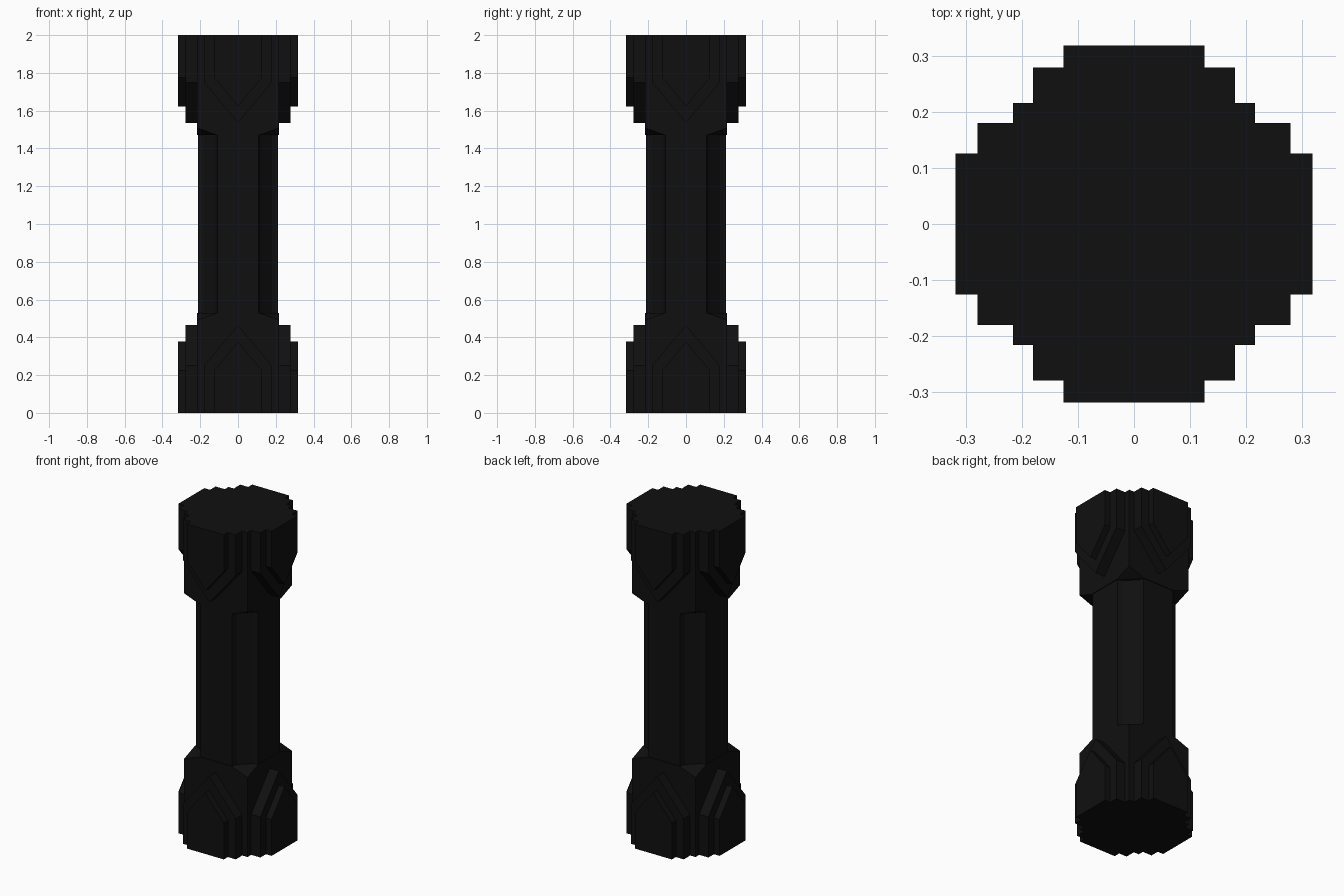
import bpy, bmesh
from math import pi
from mathutils import Matrix

if "Cube" in bpy.data.objects:
    bpy.data.objects.remove(bpy.data.objects["Cube"])

# Shared near-black material
mat = bpy.data.materials.new("black")
mat.diffuse_color = (0.005, 0.005, 0.005, 1)
mat.use_nodes = True
mat.node_tree.nodes["Principled BSDF"].inputs["Base Color"].default_value = mat.diffuse_color


def finish(bm, name):
    bmesh.ops.recalc_face_normals(bm, faces=bm.faces)
    me = bpy.data.meshes.new(name)
    bm.to_mesh(me)
    bm.free()
    ob = bpy.data.objects.new(name, me)
    ob.data.materials.append(mat)
    bpy.context.collection.objects.link(ob)
    return ob


def prism(name, pts, offset, matrix=Matrix()):
    """Extrude a closed 3D outline along an offset vector."""
    bm = bmesh.new()
    face = bm.faces.new([bm.verts.new(p) for p in pts])
    ext = bmesh.ops.extrude_face_region(bm, geom=[face], use_keep_orig=True)
    vs = [g for g in ext["geom"] if isinstance(g, bmesh.types.BMVert)]
    bmesh.ops.translate(bm, verts=vs, vec=offset)
    bmesh.ops.transform(bm, matrix=matrix, verts=bm.verts)
    return finish(bm, name)


def four_fold(quarter):
    """Repeat a quarter outline around the z axis."""
    out = []
    for _ in range(4):
        out += quarter
        quarter = [(-y, x) for x, y in quarter]
    return out


# Shaft: square with chamfered, shallowly grooved corners
quarter = [(0.212, 0.108), (0.18, 0.118), (0.118, 0.18), (0.108, 0.212)]
prism("shaft", [(x, y, 0.47) for x, y in four_fold(quarter)], (0, 0, 1.06))

# Mirror that turns base parts into capital parts (z -> 2 - z)
flip = Matrix.Translation((0, 0, 2)) @ Matrix.Scale(-1, 4, (0, 0, 1))


def block(name, mirror):
    """Square block whose inner corners slope down to the edges."""
    bm = bmesh.new()
    ring = four_fold([(0.216, 0.11), (0.216, 0.216), (0.11, 0.216)])
    low = [bm.verts.new((x, y, 0)) for x, y in ring]
    top = [bm.verts.new((x, y, 0.49 if i % 3 == 1 else 0.53))
           for i, (x, y) in enumerate(ring)]
    bm.faces.new(low)
    bm.faces.new([v for i, v in enumerate(top) if i % 3 != 1])
    for i in range(12):
        j = (i + 1) % 12
        bm.faces.new((low[i], low[j], top[j], top[i]))
        if i % 3 == 1:
            bm.faces.new((top[i - 1], top[i], top[j]))
    bmesh.ops.transform(bm, matrix=mirror, verts=bm.verts)
    finish(bm, name)


# Base and capital: block plus two layers of pointed panels per side
for part, mirror in (("base", Matrix()), ("capital", flip)):
    block(part + "_block", mirror)
    for layer, half, shoulder, peak, depth in (
            ("outer_panel", 0.18, 0.25, 0.465, 0.279),
            ("inner_panel", 0.126, 0.225, 0.378, 0.318)):
        outline = [(-half, -0.15, 0), (half, -0.15, 0),
                   (half, -0.15, shoulder), (0, -0.15, peak),
                   (-half, -0.15, shoulder)]
        for k in range(4):
            prism(f"{part}_{layer}_{k + 1}", outline, (0, 0.15 - depth, 0),
                  mirror @ Matrix.Rotation(k * pi / 2, 4, 'Z'))
